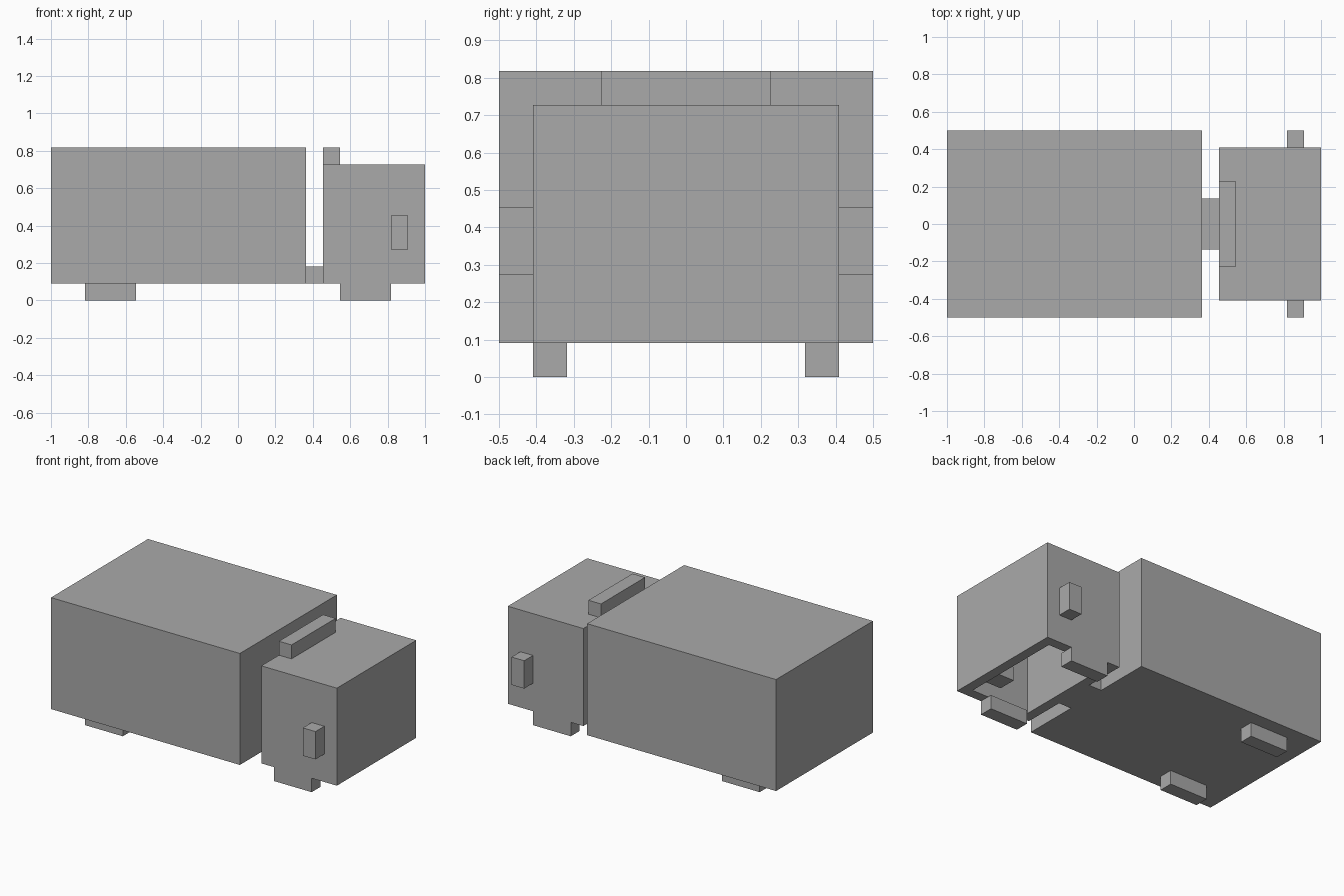
import bpy, bmesh
from mathutils import Vector

if "Cube" in bpy.data.objects:
    bpy.data.objects.remove(bpy.data.objects["Cube"], do_unlink=True)

U = 1 / 11  # block grid size

grey = bpy.data.materials.new("plain_grey")
grey.use_nodes = True
colour = (0.4, 0.4, 0.4, 1)
grey.diffuse_color = colour
grey.node_tree.nodes["Principled BSDF"].inputs["Base Color"].default_value = colour


def block(name, low, high, hollow=0):
    """Box between two grid corners, optionally hollowed from below."""
    low, high = Vector(low) * U, Vector(high) * U
    bm = bmesh.new()
    bmesh.ops.create_cube(bm, size=1)
    for v in bm.verts:
        v.co = (low + high) / 2 + v.co * (high - low)
    if hollow:
        bm.normal_update()
        floor = min(bm.faces, key=lambda f: f.normal.z)
        bmesh.ops.inset_region(bm, faces=[floor], thickness=U)
        result = bmesh.ops.extrude_face_region(bm, geom=[floor])
        top = [g for g in result["geom"] if isinstance(g, bmesh.types.BMVert)]
        bmesh.ops.translate(bm, vec=(0, 0, hollow * U), verts=top)
        if floor.is_valid:
            bmesh.ops.delete(bm, geom=[floor], context="FACES")
        bmesh.ops.recalc_face_normals(bm, faces=bm.faces)
    mesh = bpy.data.meshes.new(name)
    bm.to_mesh(mesh)
    bm.free()
    mesh.materials.append(grey)
    obj = bpy.data.objects.new(name, mesh)
    bpy.context.collection.objects.link(obj)
    return obj


# Cargo body, hitch and hollow cab
block("cargo_box", (-11, -5.5, 1), (4, 5.5, 9))
block("hitch", (4, -1.5, 1), (5, 1.5, 2))
block("cab", (5, -4.5, 1), (11, 4.5, 8), hollow=6)
block("roof_spoiler", (5, -2.5, 8), (6, 2.5, 9))

# Small block inside the cab
block("cab_console", (8.2, -3.5, 1.8), (10, -2.2, 2.8))

# Paired wheels and mirrors
for side, s in (("left", 1), ("right", -1)):
    def pair(name, x0, x1, y0, y1, z0, z1):
        ys = sorted((s * y0, s * y1))
        block(f"{name}_{side}", (x0, ys[0], z0), (x1, ys[1], z1))

    pair("rear_wheel", -9, -6, 3.5, 4.5, 0, 1)
    pair("front_wheel", 6, 9, 3.5, 4.5, 0, 1)
    pair("mirror", 9, 10, 4.5, 5.5, 3, 5)
